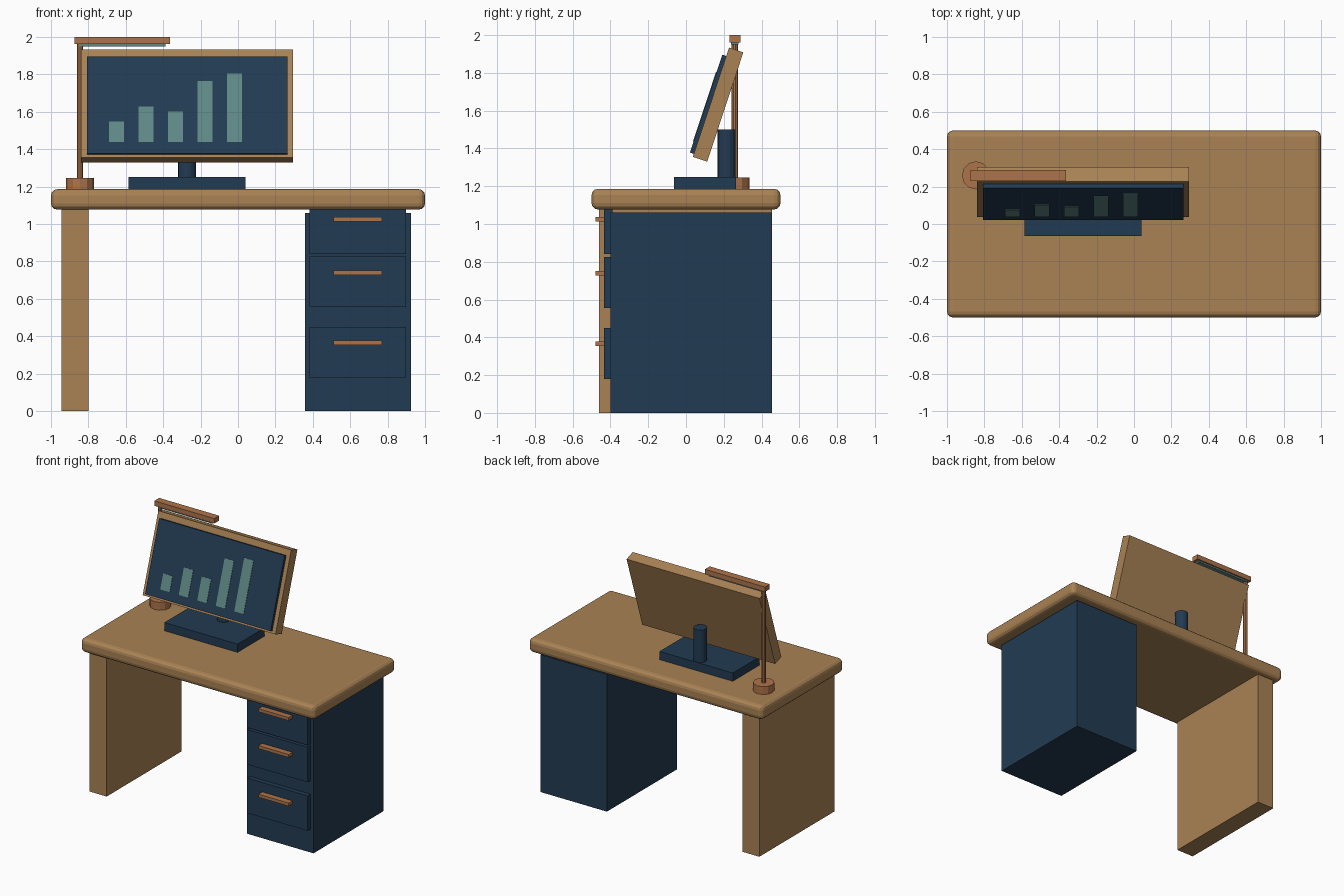
import bpy
from math import radians
from mathutils import Matrix, Vector

if "Cube" in bpy.data.objects:
    bpy.data.objects.remove(bpy.data.objects["Cube"])


def material(name, rgb):
    m = bpy.data.materials.new(name)
    m.diffuse_color = (*rgb, 1)
    m.use_nodes = True
    m.node_tree.nodes["Principled BSDF"].inputs["Base Color"].default_value = m.diffuse_color
    return m


WOOD = material("wood", (0.40, 0.225, 0.09))
NAVY = material("navy", (0.016, 0.044, 0.085))
COPPER = material("copper", (0.42, 0.175, 0.07))
TEAL = material("teal", (0.115, 0.25, 0.235))


def box(name, x, y, z, mat, bevel=0, segments=3):
    """Box from (min, max) ranges on each axis."""
    ranges = (x, y, z)
    bpy.ops.mesh.primitive_cube_add(size=1, location=[(a + b) / 2 for a, b in ranges])
    ob = bpy.context.object
    ob.name = name
    ob.data.transform(Matrix.Diagonal([b - a for a, b in ranges] + [1]))
    ob.data.materials.append(mat)
    if bevel:
        mod = ob.modifiers.new("rounded_edges", 'BEVEL')
        mod.width = bevel
        mod.segments = segments
    return ob


def cylinder(name, x, y, z, radius, mat, sides):
    bpy.ops.mesh.primitive_cylinder_add(vertices=sides, radius=radius, depth=z[1] - z[0],
                                        location=(x, y, (z[0] + z[1]) / 2))
    ob = bpy.context.object
    ob.name = name
    ob.data.materials.append(mat)
    return ob


# Desk
box("desk_top", (-1, 1), (-0.5, 0.5), (1.077, 1.186), WOOD, 0.033)
box("side_panel", (-0.945, -0.80), (-0.46, 0.455), (0, 1.08), WOOD)
box("drawer_cabinet", (0.357, 0.925), (-0.40, 0.455), (0, 1.06), NAVY)

# Drawers with bar handles
for i, zc in enumerate((0.315, 0.69, 0.975)):
    box(f"drawer_front_{i + 1}", (0.383, 0.899), (-0.435, -0.39), (zc - 0.135, zc + 0.135), NAVY)
    box(f"drawer_handle_{i + 1}", (0.511, 0.769), (-0.48, -0.433), (zc + 0.038, zc + 0.062), COPPER)

# Monitor stand
CX = -0.2725
box("monitor_base", (CX - 0.3125, CX + 0.3125), (-0.063, 0.265), (1.18, 1.25), NAVY)
cylinder("monitor_post", CX, 0.215, (1.24, 1.50), 0.048, NAVY, 16)

# Tilted monitor: parts are laid out around the frame centre, then leaned back
TILT = Matrix.Translation((CX, 0.17, 1.632)) @ Matrix.Rotation(radians(-18.3), 4, 'X')


def monitor_part(name, x, y, z, mat):
    ob = box(name, x, y, z, mat)
    ob.matrix_world = TILT @ Matrix.Translation(Vector(ob.location))


monitor_part("monitor_frame", (-0.5675, 0.5675), (-0.04, 0.04), (-0.305, 0.305), WOOD)
monitor_part("monitor_screen", (-0.536, 0.536), (-0.062, -0.035), (-0.288, 0.258), NAVY)
for i, height in enumerate((0.116, 0.20, 0.173, 0.345, 0.387)):
    xc = -0.378 + 0.158 * i
    monitor_part(f"chart_bar_{i + 1}", (xc - 0.04, xc + 0.04), (-0.065, -0.06),
                 (-0.2255, -0.2255 + height), TEAL)

# Lamp
cylinder("lamp_base", -0.845, 0.26, (1.18, 1.247), 0.075, COPPER, 12)
cylinder("lamp_post", -0.845, 0.258, (1.24, 1.965), 0.017, COPPER, 10)
box("lamp_arm", (-0.875, -0.363), (0.229, 0.288), (1.962, 2.0), COPPER)
box("lamp_light", (-0.845, -0.388), (0.239, 0.278), (1.95, 1.964), TEAL)
